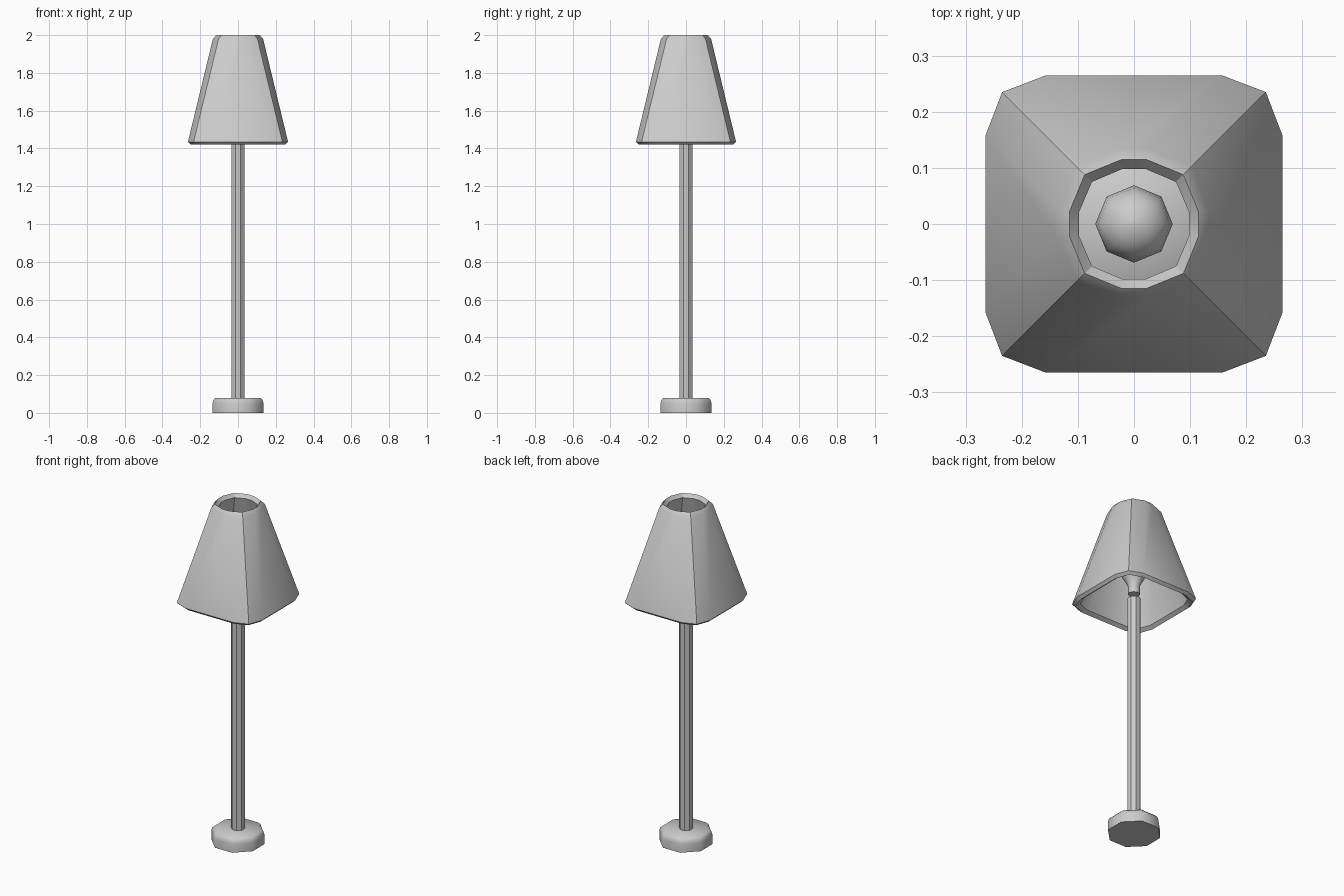
import bpy, bmesh, math

cube = bpy.data.objects.get("Cube")
if cube:
    bpy.data.objects.remove(cube, do_unlink=True)

grey = bpy.data.materials.new("plain grey")
grey.use_nodes = True
colour = (0.6, 0.6, 0.6, 1)
grey.diffuse_color = colour
grey.node_tree.nodes["Principled BSDF"].inputs["Base Color"].default_value = colour


def octagon(radius, turn=0.0):
    """Eight points on a circle."""
    angles = [math.pi / 4 * i + turn for i in range(8)]
    return [(radius * math.cos(a), radius * math.sin(a)) for a in angles]


def rounded_square(half, flat, corner):
    """Twelve points: a flat side and a corner point, turned four times."""
    points = []
    quarter = [(half, -flat), (half, flat), (corner, corner)]
    for i in range(4):
        for x, y in quarter:
            points.append([(x, y), (-y, x), (-x, -y), (y, -x)][i])
    return points


def loft(name, rings, smooth_angle, closed=False):
    """Skin a list of (outline, height) rings, capped or joined end to end."""
    bm = bmesh.new()
    loops = [[bm.verts.new((x, y, z)) for x, y in pts] for pts, z in rings]
    pairs = list(zip(loops, loops[1:]))
    if closed:
        pairs.append((loops[-1], loops[0]))
    else:
        bm.faces.new(loops[0][::-1])
        bm.faces.new(loops[-1])
    for low, high in pairs:
        n = len(low)
        for i in range(n):
            j = (i + 1) % n
            bm.faces.new((low[i], low[j], high[j], high[i]))
    bmesh.ops.recalc_face_normals(bm, faces=bm.faces)
    mesh = bpy.data.meshes.new(name)
    bm.to_mesh(mesh)
    bm.free()
    mesh.materials.append(grey)
    obj = bpy.data.objects.new(name, mesh)
    bpy.context.collection.objects.link(obj)
    bpy.ops.object.select_all(action='DESELECT')
    obj.select_set(True)
    bpy.context.view_layer.objects.active = obj
    if smooth_angle:
        bpy.ops.object.shade_smooth_by_angle(angle=math.radians(smooth_angle))
    return obj


EIGHTH = math.pi / 8

# Base: low disc with a softened top edge
base_profile = [(0.146, 0), (0.146, 0.05), (0.141, 0.068), (0.128, 0.08)]
loft("base", [(octagon(r, EIGHTH), z) for r, z in base_profile], 50)

# Pole: slim faceted post
loft("pole", [(octagon(0.037, EIGHTH), z) for z in (0.07, 1.45)], 0)

# Bulb: narrow neck swelling into a round dome
bulb_profile = [(0.033, 1.478), (0.033, 1.53)]
for step in range(-2, 5):
    a = math.radians(step * 21)
    bulb_profile.append((0.069 * math.cos(a), 1.61 + 0.069 * math.sin(a)))
loft("bulb", [(octagon(r), z) for r, z in bulb_profile], 50)

# Shade: hollow shell, rounded square below and nearly round above
shade_rings = [
    (rounded_square(0.25, 0.148, 0.222), 1.42),
    (rounded_square(0.265, 0.157, 0.235), 1.435),
    (rounded_square(0.133, 0.025, 0.103), 1.98),
    (rounded_square(0.115, 0.022, 0.088), 2.0),
    (rounded_square(0.098, 0.021, 0.075), 1.98),
    (rounded_square(0.23, 0.137, 0.204), 1.435),
]
loft("lamp_shade", shade_rings, 32, closed=True)
